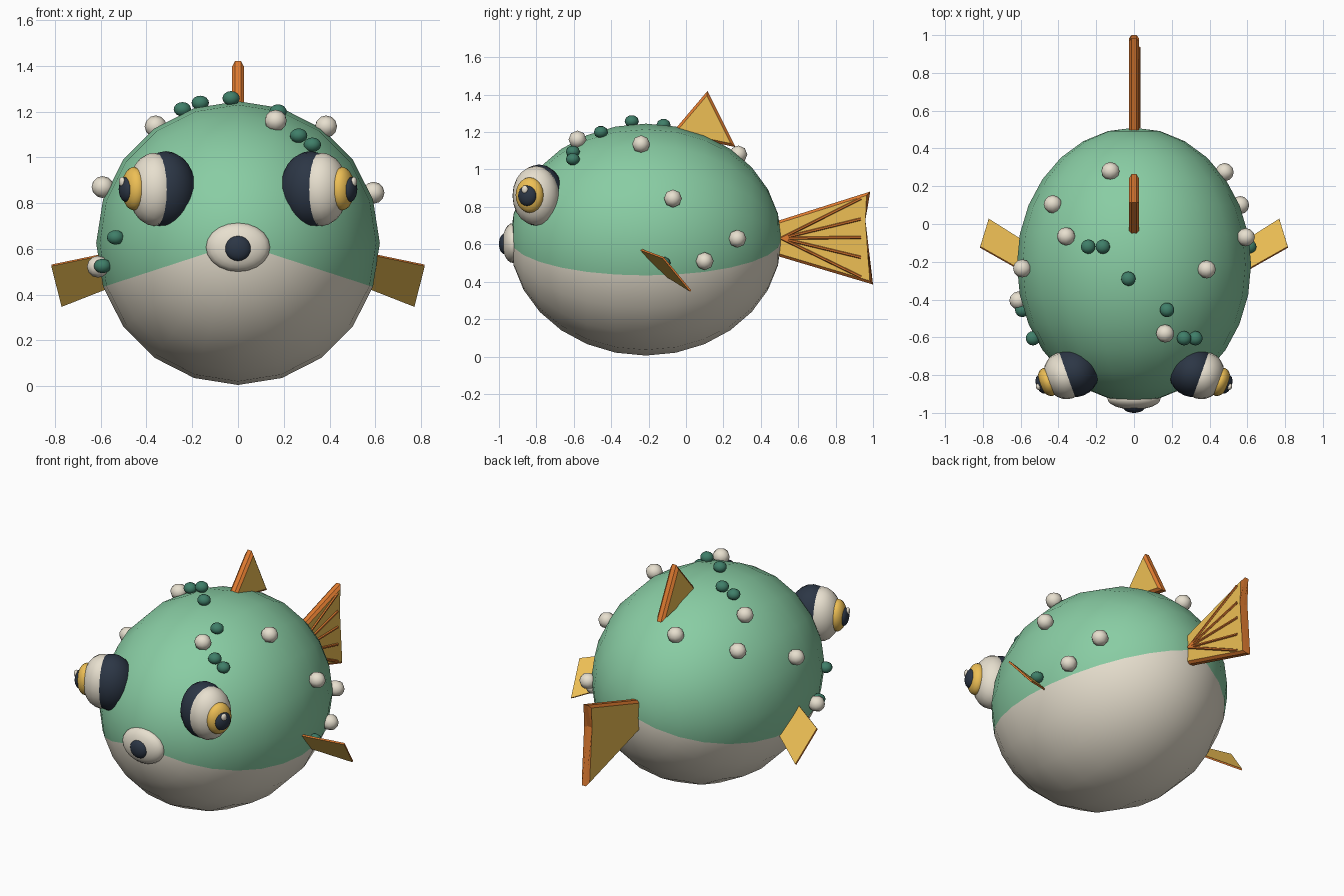
import bpy, bmesh, math
from mathutils import Matrix, Vector

if "Cube" in bpy.data.objects:
    bpy.data.objects.remove(bpy.data.objects["Cube"])


def material(name, r, g, b):
    m = bpy.data.materials.new(name)
    m.diffuse_color = (r, g, b, 1)
    m.use_nodes = True
    m.node_tree.nodes["Principled BSDF"].inputs["Base Color"].default_value = m.diffuse_color
    return m


GREEN = material("skin_green", 0.25, 0.61, 0.37)
CREAM = material("cream", 0.80, 0.74, 0.62)
NAVY = material("navy", 0.025, 0.037, 0.06)
YELLOW = material("fin_yellow", 0.85, 0.52, 0.09)
ORANGE = material("fin_orange", 0.75, 0.20, 0.03)
TEAL = material("spot_green", 0.05, 0.21, 0.14)


def finish(name, bm, mats, smooth=True):
    me = bpy.data.meshes.new(name)
    bmesh.ops.recalc_face_normals(bm, faces=bm.faces)
    for f in bm.faces:
        f.smooth = smooth
    bm.to_mesh(me)
    bm.free()
    for m in mats:
        me.materials.append(m)
    ob = bpy.data.objects.new(name, me)
    bpy.context.collection.objects.link(ob)
    return ob


def ball_mesh(loc, radii, yaw, seg, rings):
    """Ellipsoid whose poles lie on a horizontal axis turned by yaw; radii = axial, side, z."""
    bm = bmesh.new()
    mat = (Matrix.Translation(loc) @ Matrix.Rotation(yaw, 4, 'Z')
           @ Matrix.Diagonal((*radii, 1)) @ Matrix.Rotation(math.pi / 2, 4, 'Y'))
    bmesh.ops.create_uvsphere(bm, u_segments=seg, v_segments=rings, radius=1, matrix=mat)
    return bm


def ball(name, loc, radii, mat, yaw=0.0, seg=20, rings=12):
    return finish(name, ball_mesh(loc, radii, yaw, seg, rings), [mat])


def plate(name, pts, thick, bevel=0.0):
    """Flat fin with yellow faces and an orange rim."""
    bm = bmesh.new()
    pts = [Vector(p) for p in pts]
    n = (pts[1] - pts[0]).cross(pts[-1] - pts[0]).normalized() * thick / 2
    a = [bm.verts.new(p - n) for p in pts]
    b = [bm.verts.new(p + n) for p in pts]
    caps = [bm.faces.new(a), bm.faces.new(b[::-1])]
    for i in range(len(pts)):
        j = (i + 1) % len(pts)
        bm.faces.new((a[i], a[j], b[j], b[i])).material_index = 1
    if bevel:
        edges = {e for f in caps for e in f.edges}
        bmesh.ops.bevel(bm, geom=list(edges), offset=bevel, segments=1,
                        affect='EDGES', profile=0.5, material=1)
    return finish(name, bm, [YELLOW, ORANGE], smooth=False)


# Round body, poles front and back, cream belly on the lower longitudes
bm = ball_mesh((0, -0.215, 0.625), (0.725, 0.62, 0.62), -math.pi / 2, 20, 14)
for f in bm.faces:
    c = f.calc_center_median()
    if math.atan2(c.z - 0.625, abs(c.x)) < math.radians(-18):
        f.material_index = 1
finish("body", bm, [GREEN, CREAM])

# Mouth
ball("lips", (0, -0.925, 0.607), (0.057, 0.14, 0.107), CREAM, -math.pi / 2)
ball("mouth_opening", (0, -0.968, 0.602), (0.032, 0.058, 0.056), NAVY, -math.pi / 2)

# Eyes: socket, eyeball, iris, pupil and glint stacked along an outward axis
for s, side in ((1, "right"), (-1, "left")):
    yaw = math.atan2(-0.36, s * 0.93)
    for part, loc, radii, mat in (
            ("eye_socket", (0.315, -0.785, 0.86), (0.13, 0.132, 0.167), NAVY),
            ("eyeball", (0.367, -0.803, 0.86), (0.11, 0.127, 0.16), CREAM),
            ("iris", (0.455, -0.836, 0.863), (0.05, 0.078, 0.095), YELLOW),
            ("pupil", (0.487, -0.848, 0.86), (0.031, 0.052, 0.056), NAVY),
            ("glint", (0.507, -0.862, 0.893), (0.012, 0.018, 0.022), CREAM)):
        ball(f"{part}_{side}", (loc[0] * s, loc[1], loc[2]), radii, mat, yaw)

# Side fins
for s, side in ((1, "right"), (-1, "left")):
    pts = [(0.55, -0.272, 0.583), (0.815, -0.122, 0.528),
           (0.77, 0.025, 0.35), (0.50, -0.145, 0.456)]
    plate(f"side_fin_{side}", [(x * s, y, z) for x, y, z in pts], 0.01)

# Dorsal and tail fins
plate("dorsal_fin", [(0, -0.08, 1.19), (0, 0.115, 1.42), (0, 0.265, 1.12)], 0.054, 0.014)
plate("tail_fin", [(0, 0.48, 0.722), (0, 0.985, 0.882), (0, 0.945, 0.73),
                   (0, 1.0, 0.385), (0, 0.48, 0.54)], 0.054, 0.014)

# Raised rays on the right face of the tail
for i, (y, z) in enumerate(((0.935, 0.845), (0.935, 0.735), (0.935, 0.637),
                            (0.935, 0.53), (0.935, 0.425))):
    a, b = Vector((0.028, 0.51, 0.632)), Vector((0.028, y, z))
    d = b - a
    bm = bmesh.new()
    bmesh.ops.create_cone(bm, cap_ends=True, segments=6, radius1=0.008, radius2=0.008,
                          depth=d.length, matrix=Matrix.Translation((a + b) / 2)
                          @ d.to_track_quat('Z', 'Y').to_matrix().to_4x4())
    finish(f"tail_ray_{i + 1}", bm, [ORANGE], smooth=False)

# Cream bumps
for i, p in enumerate(((0.165, -0.58, 1.16), (0.385, -0.24, 1.135), (0.592, -0.07, 0.845),
                       (0.48, 0.275, 0.63), (0.562, 0.10, 0.51), (-0.125, 0.28, 1.08),
                       (-0.43, 0.105, 0.995), (-0.36, -0.065, 1.135),
                       (-0.592, -0.235, 0.87), (-0.612, -0.405, 0.522))):
    ball(f"cream_bump_{i + 1}", p, (0.048, 0.048, 0.048), CREAM, 0, 8, 6)

# Dark green spots
for i, p in enumerate(((-0.243, -0.12, 1.21), (-0.165, -0.12, 1.238), (-0.03, -0.29, 1.258),
                       (0.175, -0.455, 1.2), (0.265, -0.605, 1.095), (0.325, -0.605, 1.055),
                       (-0.535, -0.605, 0.65), (-0.592, -0.455, 0.525), (0.61, -0.12, 0.50))):
    ball(f"green_spot_{i + 1}", p, (0.038, 0.038, 0.033), TEAL, 0, 10, 8)
